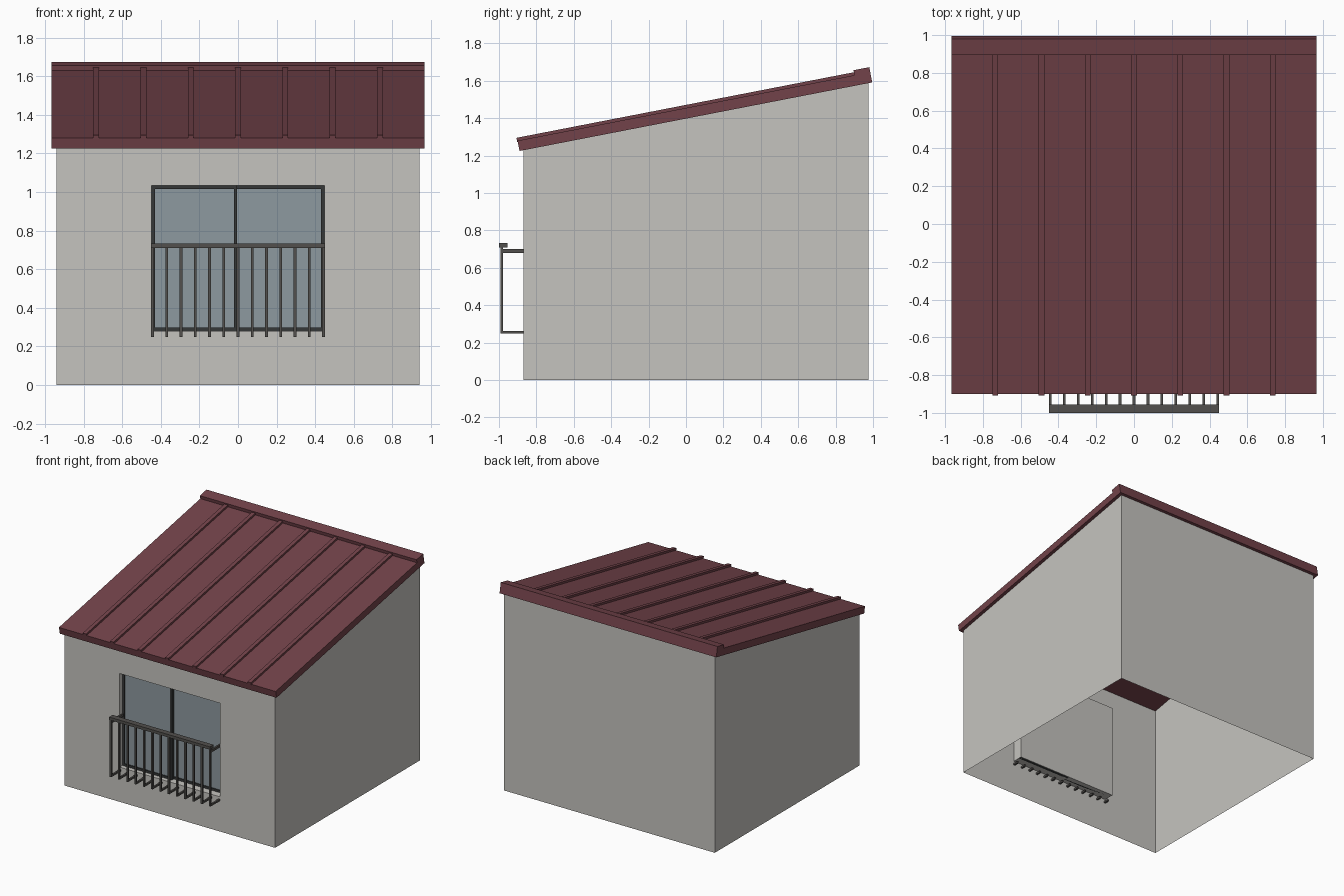
import bpy, bmesh, math
from mathutils import Matrix

if "Cube" in bpy.data.objects:
    bpy.data.objects.remove(bpy.data.objects["Cube"])


def material(name, color):
    m = bpy.data.materials.new(name)
    m.diffuse_color = (*color, 1)
    m.use_nodes = True
    m.node_tree.nodes["Principled BSDF"].inputs["Base Color"].default_value = m.diffuse_color
    return m


RED = material("red_metal", (0.17, 0.055, 0.068))
WALL = material("plaster", (0.56, 0.55, 0.52))
DARK = material("dark_frame", (0.035, 0.038, 0.038))
RAIL = material("rail_metal", (0.085, 0.08, 0.075))
GLASS = material("glass", (0.27, 0.32, 0.35))


def finish(name, bm, mat, matrix=Matrix()):
    me = bpy.data.meshes.new(name)
    bm.to_mesh(me)
    bm.free()
    me.materials.append(mat)
    ob = bpy.data.objects.new(name, me)
    ob.matrix_world = matrix
    bpy.context.collection.objects.link(ob)
    return ob


def boxes(name, spans, mat, matrix=Matrix()):
    """One object from boxes given as (x0, x1, y0, y1, z0, z1)."""
    bm = bmesh.new()
    for x0, x1, y0, y1, z0, z1 in spans:
        m = Matrix.Translation(((x0 + x1) / 2, (y0 + y1) / 2, (z0 + z1) / 2))
        bmesh.ops.create_cube(bm, size=1, matrix=m @ Matrix.Diagonal((x1 - x0, y1 - y0, z1 - z0, 1)))
    return finish(name, bm, mat, matrix)


# Shared dimensions
PITCH = math.radians(11)
X, YF, YB = 0.94, -0.87, 0.975
EAVE_Y, EAVE_Z = -0.89, 1.225
WX, WZ0, WZ1, WY = 0.447, 0.28, 1.035, -0.785


def roof_z(y):
    return EAVE_Z + (y - EAVE_Y) * math.tan(PITCH)


# Wall shell, open at top and bottom, with a recessed window niche
bm = bmesh.new()


def face(*pts):
    bm.faces.new([bm.verts.new(p) for p in pts])


zf, zb = roof_z(YF), roof_z(YB)
face((X, YF, 0), (X, YB, 0), (X, YB, zb), (X, YF, zf))
face((-X, YB, 0), (-X, YF, 0), (-X, YF, zf), (-X, YB, zb))
face((X, YB, 0), (-X, YB, 0), (-X, YB, zb), (X, YB, zb))
outer = [(-X, 0), (X, 0), (X, zf), (-X, zf)]
inner = [(-WX, WZ0), (WX, WZ0), (WX, WZ1), (-WX, WZ1)]
for i in range(4):
    (a, b), (c, d) = (outer[i], outer[(i + 1) % 4]), (inner[i], inner[(i + 1) % 4])
    face(*[(x, YF, z) for x, z in (a, b, d, c)])
    face((c[0], YF, c[1]), (d[0], YF, d[1]), (d[0], WY, d[1]), (c[0], WY, c[1]))
face(*[(x, WY, z) for x, z in inner])
bmesh.ops.remove_doubles(bm, verts=bm.verts, dist=1e-5)
# Merge the coplanar front faces into clean flat geometry
bmesh.ops.dissolve_limit(bm, angle_limit=0.01, verts=bm.verts, edges=bm.edges)
finish("walls", bm, WALL)

# Sloped roof built flat, then tilted about the eave
tilt = Matrix.Translation((0, EAVE_Y, EAVE_Z)) @ Matrix.Rotation(PITCH, 4, 'X')
L = 1.92
boxes("roof_slab", [(-0.967, 0.967, 0, L, 0, 0.056)], RED, tilt)
boxes("roof_seams", [(i * 0.245 - 0.015, i * 0.245 + 0.015, -0.003, L - 0.07, 0.05, 0.072)
                     for i in range(-3, 4)], RED, tilt)
boxes("ridge_cap", [(-0.967, 0.967, L - 0.085, L + 0.001, 0, 0.083)], RED, tilt)


# Two sliding sashes, one set slightly behind the other
def sash(side, x0, x1, y):
    t, d = 0.018, 0.022
    boxes(side + "_sash", [(x0, x0 + t, y, y + d, WZ0, WZ1), (x1 - t, x1, y, y + d, WZ0, WZ1),
                           (x0 + t, x1 - t, y, y + d, WZ0, WZ0 + t),
                           (x0 + t, x1 - t, y, y + d, WZ1 - t, WZ1)], DARK)
    boxes(side + "_glass", [(x0 + t, x1 - t, y + 0.008, y + 0.014, WZ0 + t, WZ1 - t)], GLASS)


sash("left", -WX, -0.004, -0.835)
sash("right", -0.024, WX, -0.812)

# Balcony: L-shaped bars, handrail and end brackets
bars = [-0.443 + i * 0.886 / 12 for i in range(13)]
r = 0.007
boxes("balusters", [(x - r, x + r, -0.992, -0.978, 0.248, 0.712) for x in bars], RAIL)
boxes("baluster_feet", [(x - r, x + r, -0.978, -0.83, 0.248, 0.262) for x in bars], RAIL)
boxes("handrail", [(-0.45, 0.45, -1.0, -0.955, 0.71, 0.733)], RAIL)
boxes("handrail_brackets", [(s * 0.443 - r, s * 0.443 + r, -0.978, -0.83, 0.68, 0.7)
                            for s in (-1, 1)], RAIL)
